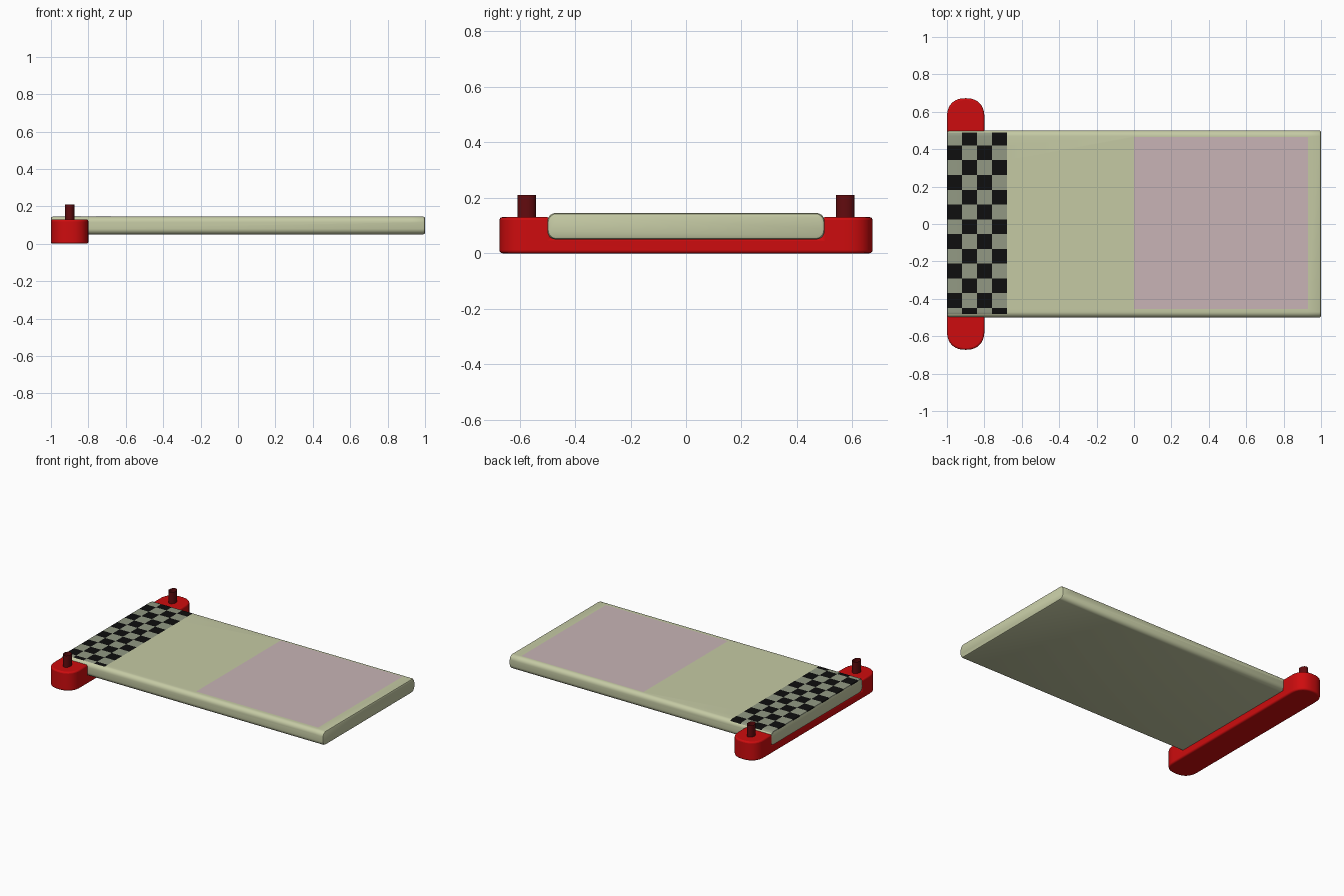
import bpy, bmesh, math
from mathutils import Vector

if "Cube" in bpy.data.objects:
    bpy.data.objects.remove(bpy.data.objects["Cube"])


def material(name, r, g, b):
    m = bpy.data.materials.new(name)
    lin = [(c / 255 / 12.92 if c < 11 else ((c / 255 + 0.055) / 1.055) ** 2.4) for c in (r, g, b)]
    m.diffuse_color = (*lin, 1)
    m.use_nodes = True
    m.node_tree.nodes["Principled BSDF"].inputs["Base Color"].default_value = m.diffuse_color
    return m


CREAM = material("pale_green", 197, 202, 164)
PINK = material("dusty_pink", 200, 180, 182)
GREY = material("check_grey", 146, 153, 131)
BLACK = material("check_black", 14, 14, 14)
RED = material("red", 206, 12, 14)
DARK = material("dark_red", 98, 11, 14)


def make(name, bm, mats):
    bmesh.ops.recalc_face_normals(bm, faces=bm.faces)
    me = bpy.data.meshes.new(name)
    bm.to_mesh(me)
    bm.free()
    ob = bpy.data.objects.new(name, me)
    bpy.context.collection.objects.link(ob)
    for m in mats:
        me.materials.append(m)
    return ob


def smooth(ob):
    bpy.ops.object.select_all(action='DESELECT')
    ob.select_set(True)
    bpy.context.view_layer.objects.active = ob
    bpy.ops.object.shade_smooth_by_angle(angle=math.radians(35))


def loft(bm, rings):
    loops = [[bm.verts.new(p) for p in ring] for ring in rings]
    n = len(loops[0])
    for a, b in zip(loops, loops[1:]):
        for i in range(n):
            bm.faces.new((a[i], a[(i + 1) % n], b[(i + 1) % n], b[i]))
    return loops


# Board: rounded section along x, with lightly eased ends
def section(x, inset):
    hw, hz, r, pts = 0.5 - inset, 0.0475 - inset, 0.03, []
    for q, (sy, sz) in enumerate([(1, 1), (-1, 1), (-1, -1), (1, -1)]):
        for i in range(7):
            a = math.radians(90 * q + 15 * i)
            pts.append((x, sy * (hw - r) + r * math.cos(a), 0.0975 + sz * (hz - r) + r * math.sin(a)))
    return pts


bm = bmesh.new()
loops = loft(bm, [section(x, d) for x, d in
                  [(-1, 0.008), (-0.997, 0.003), (-0.99, 0), (0.99, 0), (0.997, 0.003), (1, 0.008)]])
bm.faces.new(loops[0])
bm.faces.new(loops[-1])

# Cut the outlines of the painted areas into the top
col_x = [-1, -0.92, -0.84, -0.76, -0.68]
row_y = [0.49] + [0.42 - 0.079 * k for k in range(12)] + [-0.48]


def cut(axis, value, region):
    faces = [f for f in bm.faces if f.normal.z > 0.05 and region(f.calc_center_median())]
    geom = set(faces)
    for f in faces:
        geom.update(f.edges)
        geom.update(f.verts)
    no = Vector((1, 0, 0)) if axis == 0 else Vector((0, 1, 0))
    bmesh.ops.bisect_plane(bm, geom=list(geom), plane_co=no * value, plane_no=no, dist=1e-5)
    bm.normal_update()


bmesh.ops.recalc_face_normals(bm, faces=bm.faces)
bm.normal_update()
for x in col_x[1:] + [0, 0.93]:
    cut(0, x, lambda c: True)
for y in row_y:
    cut(1, y, lambda c: c.x < -0.68)
for y in (0.465, -0.455):
    cut(1, y, lambda c: 0 < c.x < 0.93)

# Colour the pink panel and the chequered band by position
for f in bm.faces:
    c = f.calc_center_median()
    if f.normal.z < 0.05:
        continue
    if 0 < c.x < 0.93 and -0.455 < c.y < 0.465:
        f.material_index = 1
    elif c.x < -0.68 and -0.48 < c.y < 0.49:
        col = sum(c.x > x for x in col_x[1:])
        row = sum(c.y < y for y in row_y[1:])
        f.material_index = 3 if (row + col) % 2 else 2
board = make("board", bm, [CREAM, PINK, GREY, BLACK])
smooth(board)

# Mounting bar: rounded-end outline, notched in the middle to hold the board
outline = []
for s in (1, -1):
    for i in range(25):
        a = math.pi * i / 24
        c, d = math.cos(a), math.sin(a)
        outline.append((-0.9 + s * 0.1 * math.copysign(abs(c) ** 0.85, c),
                        s * (0.57 + 0.1025 * abs(d) ** 0.85)))
bm = bmesh.new()
loops = loft(bm, [[(x, y, z) for x, y in outline] for z in (0, 0.13)])
for l in loops:
    bm.faces.new(l)
bar = make("mounting_bar", bm, [RED])

bm = bmesh.new()
bmesh.ops.create_cube(bm, size=1)
for v in bm.verts:
    v.co = (v.co.x * 0.4 - 0.9, v.co.y * 0.98, 0.055 + (v.co.z + 0.5) * 0.3)
cutter = make("notch_cutter", bm, [RED])
cutter.hide_render = True
bpy.context.view_layer.objects.active = bar
notch = bar.modifiers.new("notch", 'BOOLEAN')
notch.operation, notch.object, notch.solver = 'DIFFERENCE', cutter, 'EXACT'
bpy.ops.object.modifier_apply(modifier="notch")
bpy.data.objects.remove(cutter)
bev = bar.modifiers.new("soft_edges", 'BEVEL')
bev.width, bev.segments, bev.limit_method, bev.angle_limit = 0.01, 3, 'ANGLE', math.radians(50)
smooth(bar)

# Open oval pins standing on the bar ends
for side, label in ((1, "back"), (-1, "front")):
    bm = bmesh.new()
    loft(bm, [[(-0.9 + 0.025 * math.cos(2 * math.pi * i / 32),
                side * 0.574 + 0.033 * math.sin(2 * math.pi * i / 32), z)
               for i in range(32)] for z in (0.12, 0.21)])
    smooth(make(label + "_pin", bm, [DARK]))
